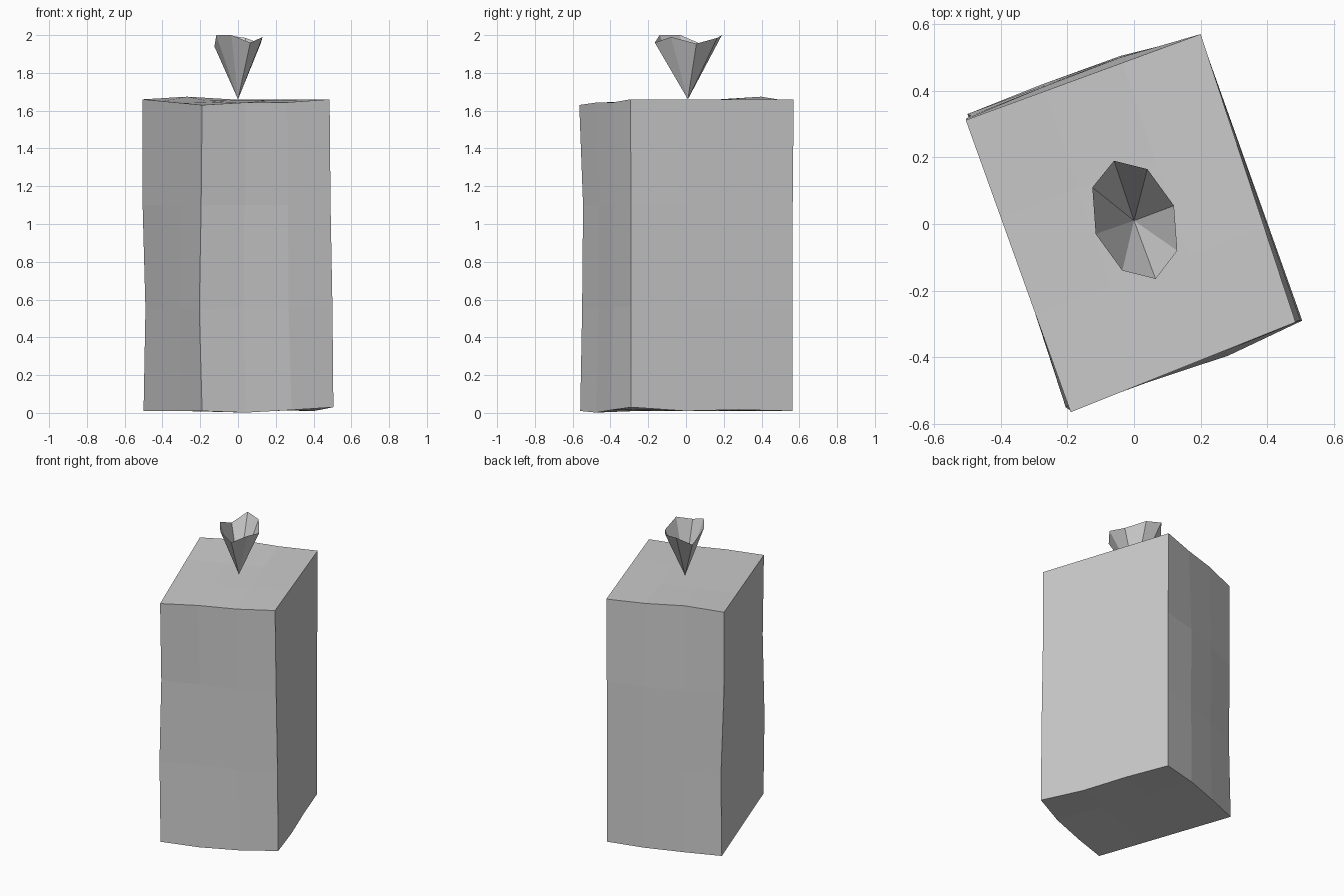
import bpy, bmesh
from mathutils import Vector

if "Cube" in bpy.data.objects:
    bpy.data.objects.remove(bpy.data.objects["Cube"])


def add_object(name, bm):
    mesh = bpy.data.meshes.new(name)
    bm.to_mesh(mesh)
    bm.free()
    obj = bpy.data.objects.new(name, mesh)
    bpy.context.collection.objects.link(obj)
    return obj


# Corner posts of the block, each listed at four heights from bottom to top
FRONT = [(-.19, -.56, .01), (-.205, -.55, .55), (-.195, -.545, 1.1), (-.19, -.565, 1.63)]
RIGHT = [(.505, -.29, .03), (.50, -.29, .56), (.49, -.29, 1.1), (.485, -.295, 1.66)]
BACK = [(.20, .565, .01), (.20, .565, .55), (.20, .565, 1.1), (.20, .57, 1.66)]
LEFT = [(-.50, .33, .01), (-.49, .325, .55), (-.505, .315, 1.1), (-.505, .312, 1.66)]

# Small dents and bumps, keyed by grid position (u, v, height row)
BUMPS = {(1, 0, 0): (0, -.005, -.015), (2, 0, 0): (.01, -.015, -.008),
         (3, 1, 0): (0, 0, -.013), (1, 3, 3): (0, 0, .014),
         (2, 0, 3): (0, 0, -.006), (1, 0, 3): (0, 0, .003)}
for row in range(3):
    BUMPS[(1, 3, row)] = (-.006, .012, 0)
    BUMPS[(2, 3, row)] = (-.007, .018, 0)
for row in (1, 2):
    BUMPS[(2, 0, row)] = (.003, -.008, 0)

# Uneven block: a 3 x 3 x 3 gridded box fitted between the corner posts
bm = bmesh.new()
bmesh.ops.create_cube(bm, size=3)
bmesh.ops.subdivide_edges(bm, edges=bm.edges[:], cuts=2, use_grid_fill=True)
for vert in bm.verts:
    i, j, k = (round(c + 1.5) for c in vert.co)
    near = Vector(FRONT[k]).lerp(Vector(RIGHT[k]), i / 3)
    far = Vector(LEFT[k]).lerp(Vector(BACK[k]), i / 3)
    vert.co = near.lerp(far, j / 3) + Vector(BUMPS.get((i, j, k), (0, 0, 0)))
add_object("block_body", bm)

# Open eight-sided funnel with a ragged rim, standing on its tip
RIM = [(-.06, .19, 2), (-.125, .11, 1.94), (-.115, -.03, 2), (-.035, -.14, 2),
       (.065, -.165, 1.96), (.13, -.08, 1.99), (.12, .055, 1.955), (.04, .165, 1.985)]
bm = bmesh.new()
tip = bm.verts.new((0, .01, 1.66))
rim = [bm.verts.new(p) for p in RIM]
for n, vert in enumerate(rim):
    bm.faces.new((tip, rim[(n + 1) % len(rim)], vert))
bm.normal_update()
# Make the outside of the funnel face outward
if bm.faces[:][2].normal.x > 0:
    bmesh.ops.reverse_faces(bm, faces=bm.faces[:])
add_object("top_funnel", bm)
